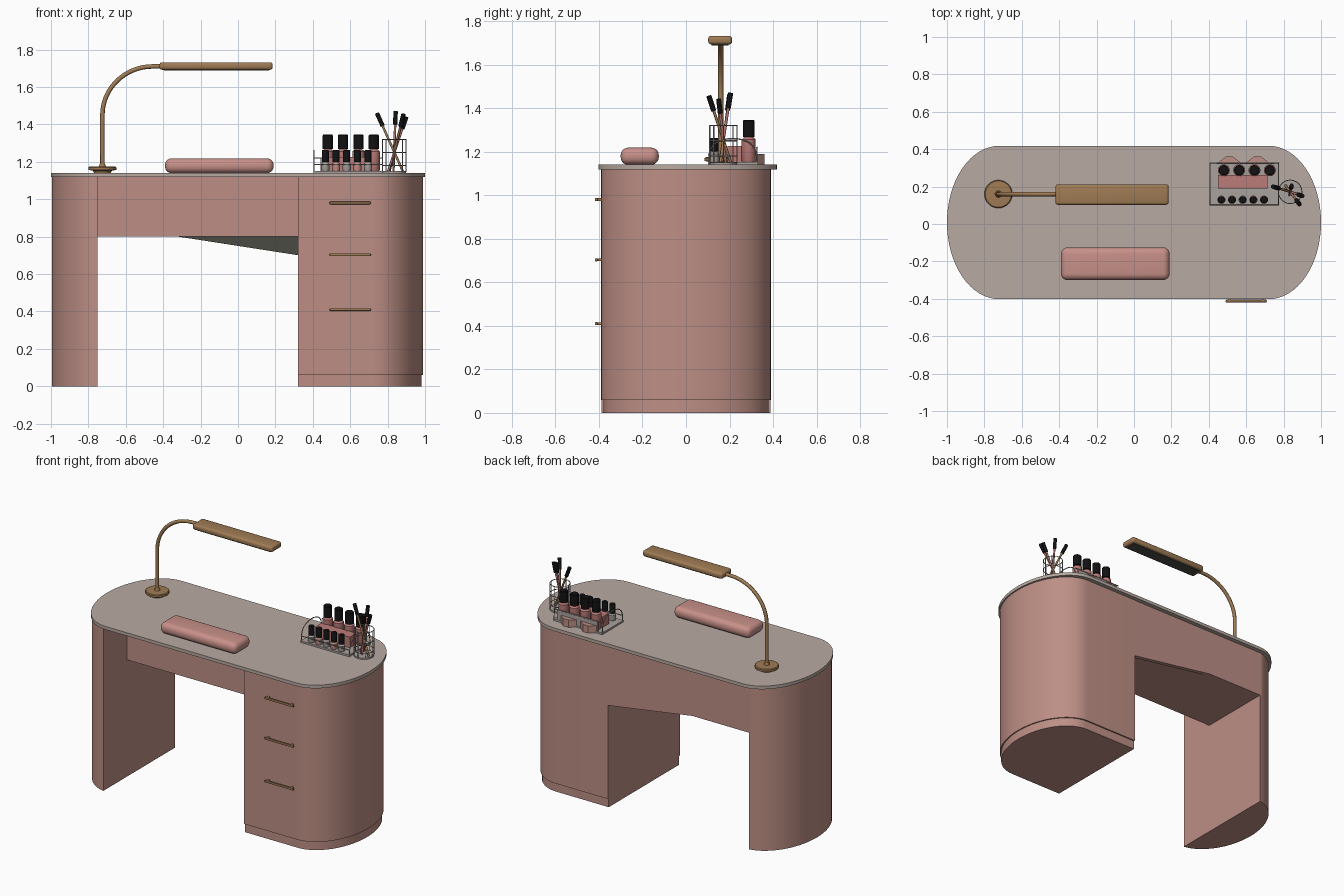
import bpy, bmesh
from math import sin, cos, pi, radians, acos
from mathutils import Vector

cube = bpy.data.objects.get("Cube")
if cube:
    bpy.data.objects.remove(cube, do_unlink=True)


def material(name, rgb):
    m = bpy.data.materials.new(name)
    m.use_nodes = True
    m.diffuse_color = (*rgb, 1)
    m.node_tree.nodes["Principled BSDF"].inputs["Base Color"].default_value = (*rgb, 1)
    return m


PINK = material("dusty pink", (0.51, 0.275, 0.235))
STONE = material("warm stone", (0.48, 0.40, 0.36))
GOLD = material("brushed gold", (0.35, 0.20, 0.09))
PAD = material("cushion pink", (0.58, 0.28, 0.25))
POLISH = material("polish rose", (0.50, 0.20, 0.19))
BLACK = material("black", (0.006, 0.006, 0.007))
GREY = material("shadow grey", (0.07, 0.07, 0.06))
CLEAR = material("clear grey", (0.40, 0.36, 0.34))


def finish(name, bm, *mats):
    bmesh.ops.recalc_face_normals(bm, faces=bm.faces)
    me = bpy.data.meshes.new(name)
    bm.to_mesh(me)
    bm.free()
    for m in mats:
        me.materials.append(m)
    me.polygons.foreach_set("use_smooth", [True] * len(me.polygons))
    me.set_sharp_from_angle(angle=radians(35))
    ob = bpy.data.objects.new(name, me)
    bpy.context.collection.objects.link(ob)
    return ob


def prism(name, outline, z0, z1, mat):
    """Extrude a plan outline from z0 to z1."""
    bm = bmesh.new()
    face = bm.faces.new([bm.verts.new((x, y, z0)) for x, y in outline])
    top = bmesh.ops.extrude_face_region(bm, geom=[face])["geom"]
    bmesh.ops.translate(bm, vec=(0, 0, z1 - z0),
                        verts=[v for v in top if isinstance(v, bmesh.types.BMVert)])
    return finish(name, bm, mat)


def box(name, lo, hi, mat, bevel=0, segments=3):
    lo, hi = Vector(lo), Vector(hi)
    bm = bmesh.new()
    bmesh.ops.create_cube(bm, size=1)
    bmesh.ops.scale(bm, vec=hi - lo, verts=bm.verts)
    bmesh.ops.translate(bm, vec=(lo + hi) / 2, verts=bm.verts)
    if bevel:
        bmesh.ops.bevel(bm, geom=bm.edges[:], offset=bevel, segments=segments,
                        profile=0.5, affect='EDGES')
    return finish(name, bm, mat)


def lathe(name, x, y, profile, mat, steps=20):
    """Closed turned shape from (radius, height) pairs."""
    bm = bmesh.new()
    rings = [[bm.verts.new((x + r * cos(2 * pi * i / steps), y + r * sin(2 * pi * i / steps), z))
              for i in range(steps)] for r, z in profile]
    for a, b in zip(rings, rings[1:]):
        for i in range(steps):
            j = (i + 1) % steps
            bm.faces.new((a[i], a[j], b[j], b[i]))
    bm.faces.new(rings[0])
    bm.faces.new(rings[-1])
    return finish(name, bm, mat)


def tube(name, points, radius, mat, cyclic=False):
    cu = bpy.data.curves.new(name, 'CURVE')
    cu.dimensions = '3D'
    cu.bevel_depth = radius
    cu.bevel_resolution = 2
    cu.use_fill_caps = True
    sp = cu.splines.new('POLY')
    sp.points.add(len(points) - 1)
    for p, co in zip(sp.points, points):
        p.co = (*co, 1)
    sp.use_cyclic_u = cyclic
    sp.use_smooth = True
    cu.materials.append(mat)
    ob = bpy.data.objects.new(name, cu)
    bpy.context.collection.objects.link(ob)
    return ob


def end_arc(side, straight, a, b, limit=pi / 2, steps=32, yc=0):
    """Half-elliptic end of the desk plan, on side +1 or -1."""
    return [(side * (straight + a * cos(t)), yc + side * b * sin(t))
            for t in (-limit + 2 * limit * i / steps for i in range(steps + 1))]


# Desk top
prism("desk_top", end_arc(1, 0.72, 0.28, 0.41, yc=0.008) + end_arc(-1, 0.72, 0.28, 0.41, yc=0.008),
      1.118, 1.14, STONE)

# Drawer pedestal with recessed plinth, and the single rounded leg
prism("drawer_pedestal", end_arc(1, 0.72, 0.27, 0.39) + [(0.32, 0.39), (0.32, -0.39)], 0.06, 1.118, PINK)
prism("pedestal_plinth", end_arc(1, 0.72, 0.262, 0.38) + [(0.32, 0.38), (0.32, -0.38)], 0, 0.06, PINK)
prism("rounded_leg", end_arc(-1, 0.72, 0.275, 0.39, acos(0.03 / 0.275)), 0, 1.118, PINK)

# Recessed knee apron
box("knee_apron", (-0.76, -0.13, 0.80), (0.33, 0.36, 1.118), PINK)

# Back panel with its sloping lower edge, grey on the inside
bm = bmesh.new()
edge = [(-0.76, 0.80), (-0.32, 0.80), (0.325, 0.70), (0.325, 1.118), (-0.76, 1.118)]
face = bm.faces.new([bm.verts.new((x, 0.36, z)) for x, z in edge])
new = bmesh.ops.extrude_face_region(bm, geom=[face])["geom"]
bmesh.ops.translate(bm, vec=(0, 0.028, 0), verts=[v for v in new if isinstance(v, bmesh.types.BMVert)])
bmesh.ops.recalc_face_normals(bm, faces=bm.faces)
for f in bm.faces:
    f.material_index = int(f.normal.y < -0.5)
finish("back_panel", bm, PINK, GREY)

# Drawer handles
for n, z in enumerate((0.98, 0.703, 0.41)):
    box(f"drawer_handle_{n}", (0.49, -0.419, z - 0.007), (0.71, -0.405, z + 0.007), GOLD, 0.004, 2)
    for x in (0.51, 0.69):
        box(f"handle_post_{n}", (x - 0.006, -0.41, z - 0.006), (x + 0.006, -0.38, z + 0.006), GOLD)

# Hand cushion
box("hand_cushion", (-0.39, -0.30, 1.14), (0.19, -0.125, 1.218), PAD, 0.034, 5)

# Lamp
LX, LY = -0.725, 0.16
lathe("lamp_base", LX, LY, [(0.045, 1.14), (0.05, 1.152), (0.075, 1.157), (0.075, 1.17),
                            (0.07, 1.174), (0.018, 1.176), (0.014, 1.19)], GOLD, 32)
arc = [(LX + 0.27 * (1 - cos(t)), LY, 1.45 + 0.26 * sin(t)) for t in (pi / 2 * i / 16 for i in range(17))]
tube("lamp_arm", [(LX, LY, 1.16)] + arc + [(-0.38, LY, 1.711)], 0.012, GOLD)
box("lamp_head", (-0.42, 0.102, 1.692), (0.185, 0.212, 1.732), GOLD, 0.014, 3)
box("lamp_light_panel", (-0.395, 0.118, 1.688), (0.165, 0.196, 1.694), GREY)

# Organiser tray: base, step, back rest and wire-thin rims
box("organiser_base", (0.405, 0.10, 1.14), (0.775, 0.33, 1.152), CLEAR)
box("organiser_step", (0.45, 0.19, 1.15), (0.715, 0.262, 1.225), POLISH)
box("organiser_back", (0.44, 0.322, 1.15), (0.75, 0.328, 1.22), CLEAR)
for x in (0.407, 0.773):
    tube("organiser_side_rim", [(x, 0.215 - 0.11 * cos(t), 1.15 + 0.11 * sin(t) ** 0.6)
                                for t in (pi * i / 16 for i in range(17))], 0.003, CLEAR)
for y, z in ((0.103, 1.185), (0.327, 1.22)):
    tube("organiser_rail", [(0.407, y, z), (0.773, y, z)], 0.003, CLEAR)
for x in (0.51, 0.66):
    prism("organiser_back_foot", [(x - 0.07, 0.32), (x + 0.07, 0.32), (x + 0.02, 0.36), (x - 0.02, 0.36)],
          1.14, 1.19, PINK)


def bottle(name, x, y, r, neck, top, mat):
    lathe(name + "_glass", x, y, [(r * 0.9, 1.15), (r, 1.156), (r, neck - 0.012), (r * 0.6, neck)], mat)
    lathe(name + "_cap", x, y, [(r * 0.85, neck), (r * 0.85, top - 0.004), (r * 0.75, top)], BLACK)


# Polish bottles, tall row behind and short row in front
for i in range(4):
    bottle(f"tall_bottle_{i}", 0.48 + 0.082 * i, 0.288, 0.032, 1.268, 1.345, POLISH)
for i in range(5):
    bottle(f"short_bottle_{i}", 0.467 + 0.057 * i, 0.13, 0.022, 1.20, 1.262, PAD if i % 2 else CLEAR)

# Brush cup drawn as hoops and thin bars
CX, CY, CR = 0.835, 0.172, 0.063
ring = [(CX + CR * cos(pi * i / 12), CY + CR * sin(pi * i / 12)) for i in range(24)]
lathe("cup_floor", CX, CY, [(CR, 1.14), (CR, 1.15)], CLEAR, 24)
for z in (1.18, 1.25, 1.32):
    tube("cup_hoop", [(x, y, z) for x, y in ring], 0.0025, CLEAR, True)
for x, y in ring[::3]:
    tube("cup_bar", [(x, y, 1.145), (x, y, 1.32)], 0.0025, CLEAR)

# Brushes leaning in the cup
for i, tip in enumerate([(0.743, 0.20, 1.46), (0.843, 0.205, 1.47), (0.885, 0.105, 1.455), (0.90, 0.15, 1.44)]):
    tip = Vector(tip)
    foot = Vector((2 * CX - tip.x, 2 * CY - tip.y, 1.15))
    foot.xy = Vector((CX, CY)) + (foot.xy - Vector((CX, CY))) * 0.5
    neck = foot.lerp(tip, 0.78)
    tube(f"brush_handle_{i}", [foot, neck], 0.0065, POLISH if i % 2 else GOLD)
    tube(f"brush_bristles_{i}", [neck, tip], 0.012, BLACK)
